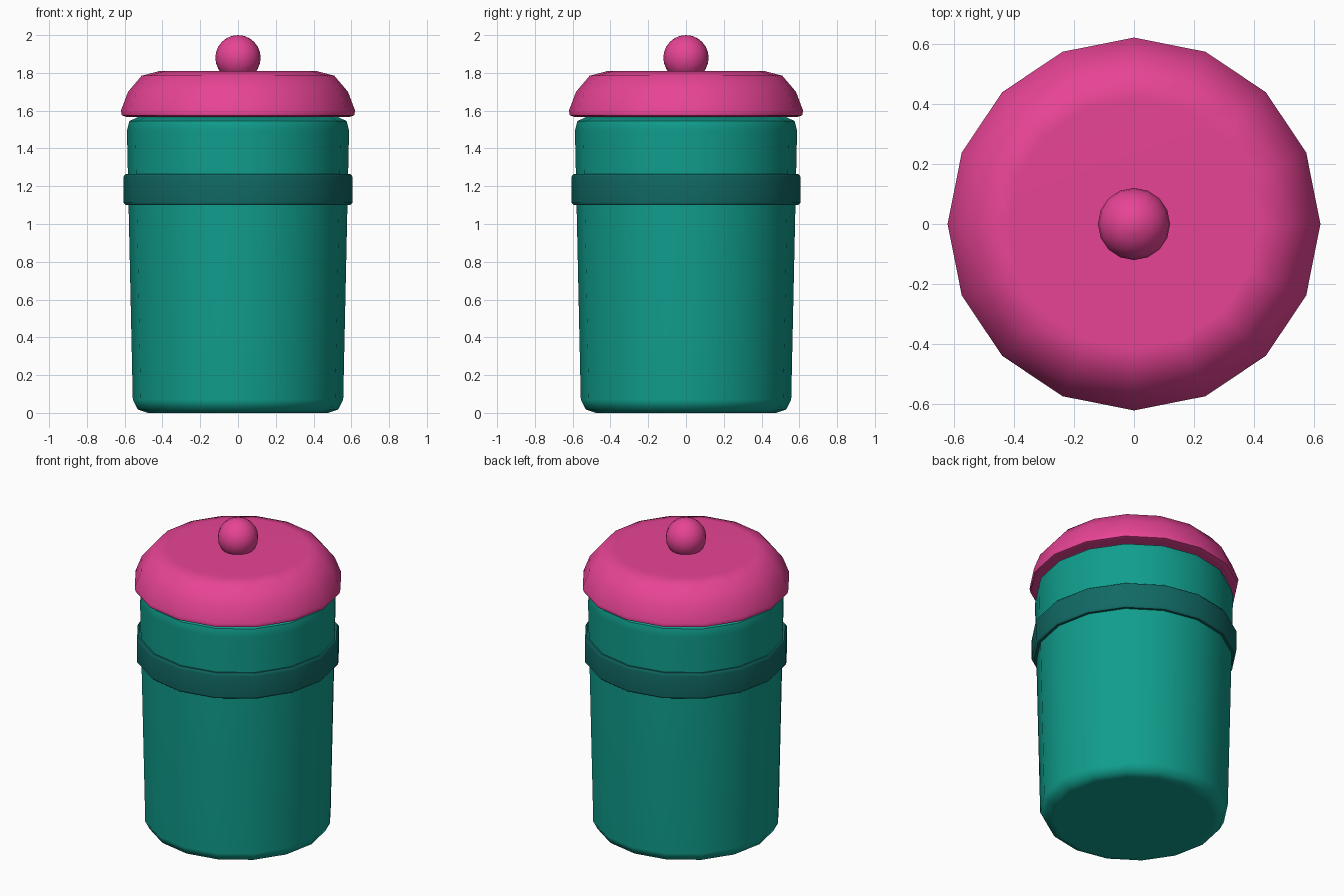
import bpy, bmesh, math

if "Cube" in bpy.data.objects:
    bpy.data.objects.remove(bpy.data.objects["Cube"])

SIDES = 16


def mat(name, rgb):
    m = bpy.data.materials.new(name)
    lin = [(c / 255 / 12.92) if c / 255 <= 0.04045 else ((c / 255 + 0.055) / 1.055) ** 2.4 for c in rgb]
    m.diffuse_color = (*lin, 1)
    m.use_nodes = True
    m.node_tree.nodes["Principled BSDF"].inputs["Base Color"].default_value = m.diffuse_color
    return m


teal = mat("teal", (16, 158, 141))
dark_teal = mat("dark teal", (17, 105, 100))
pink = mat("pink", (232, 68, 150))


def finish(ob, material, angle=50):
    ob.data.materials.append(material)
    bpy.ops.object.select_all(action='DESELECT')
    ob.select_set(True)
    bpy.context.view_layer.objects.active = ob
    bpy.ops.object.shade_smooth_by_angle(angle=math.radians(angle))
    wn = ob.modifiers.new("weighted_normals", 'WEIGHTED_NORMAL')
    wn.keep_sharp = True


def lathe(name, profile, material, closed_loop=False):
    """Revolve (radius, z) points; cap the ends or join them into a ring."""
    bm = bmesh.new()
    rings = [[bm.verts.new((r * math.cos(2 * math.pi * i / SIDES),
                            r * math.sin(2 * math.pi * i / SIDES), z))
              for i in range(SIDES)] for r, z in profile]
    pairs = list(zip(rings, rings[1:]))
    if closed_loop:
        pairs.append((rings[-1], rings[0]))
    else:
        bm.faces.new(rings[0][::-1])
        bm.faces.new(rings[-1])
    for a, b in pairs:
        for i in range(SIDES):
            j = (i + 1) % SIDES
            bm.faces.new((a[i], a[j], b[j], b[i]))
    bmesh.ops.recalc_face_normals(bm, faces=bm.faces)
    me = bpy.data.meshes.new(name)
    bm.to_mesh(me)
    bm.free()
    ob = bpy.data.objects.new(name, me)
    bpy.context.collection.objects.link(ob)
    finish(ob, material)


# Tapered jar body with rounded rims
lathe("jar_body", [(0.476, 0), (0.53, 0.018), (0.557, 0.07),
                   (0.588, 1.495), (0.575, 1.545), (0.525, 1.568)], teal)

# Raised band
lathe("band", [(0.56, 1.10), (0.595, 1.10), (0.607, 1.115),
               (0.607, 1.25), (0.595, 1.265), (0.56, 1.265)], dark_teal, True)

# Domed lid
lathe("lid", [(0.59, 1.567), (0.615, 1.575), (0.62, 1.60), (0.582, 1.70),
              (0.51, 1.785), (0.415, 1.81)], pink)

# Round knob
bpy.ops.mesh.primitive_uv_sphere_add(segments=SIDES, ring_count=12, radius=0.12,
                                     location=(0, 0, 1.88))
knob = bpy.context.object
knob.name = "knob"
finish(knob, pink)
